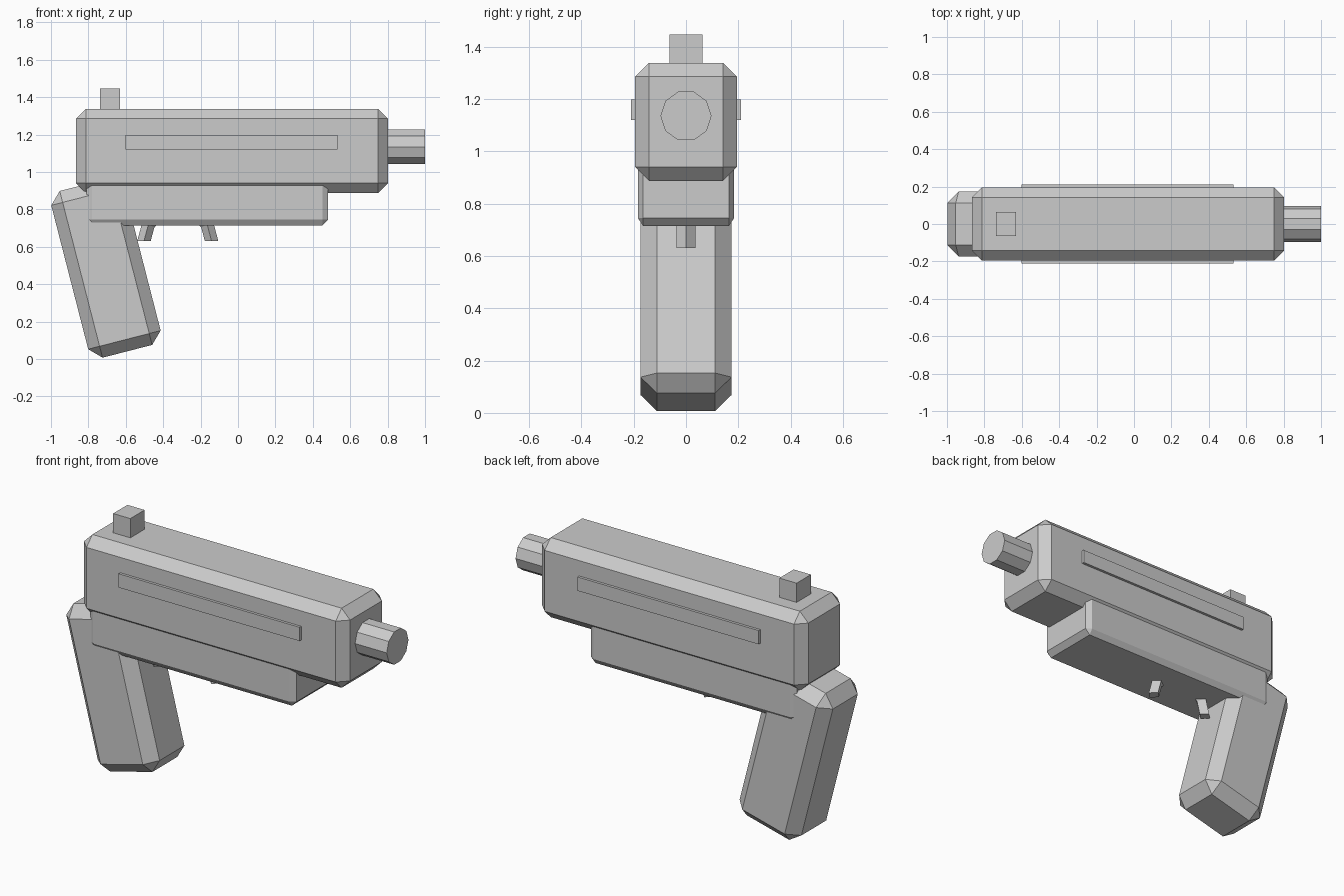
import bpy
import bmesh
from math import cos, sin, pi, radians
from mathutils import Matrix, Vector

default = bpy.data.objects.get("Cube")
if default:
    bpy.data.objects.remove(default, do_unlink=True)

GREY = (0.6, 0.6, 0.6, 1.0)
grey = bpy.data.materials.new("plain grey")
grey.use_nodes = True
grey.diffuse_color = GREY
for node in grey.node_tree.nodes:
    if node.type == 'BSDF_PRINCIPLED':
        node.inputs["Base Color"].default_value = GREY


def finish(name, bm):
    bmesh.ops.recalc_face_normals(bm, faces=bm.faces[:])
    mesh = bpy.data.meshes.new(name)
    bm.to_mesh(mesh)
    bm.free()
    mesh.materials.append(grey)
    obj = bpy.data.objects.new(name, mesh)
    bpy.context.collection.objects.link(obj)
    return obj


def box(name, low, high, bevel=0.0, side_ratio=1.0, tilt=0.0):
    """Chamfered box; side_ratio narrows the chamfer along y."""
    low, high = Vector(low), Vector(high)
    size = high - low
    size.y /= side_ratio
    bm = bmesh.new()
    bmesh.ops.create_cube(bm, size=1.0)
    bmesh.ops.scale(bm, vec=size, verts=bm.verts[:])
    if bevel:
        bmesh.ops.bevel(bm, geom=bm.edges[:], offset=bevel, segments=1,
                        profile=0.5, affect='EDGES')
    bmesh.ops.scale(bm, vec=(1, side_ratio, 1), verts=bm.verts[:])
    obj = finish(name, bm)
    obj.matrix_world = (Matrix.Translation((low + high) / 2)
                        @ Matrix.Rotation(tilt, 4, 'Y'))
    return obj


def loft(name, rings):
    """Join equal rings of points into a closed solid."""
    bm = bmesh.new()
    loops = [[bm.verts.new(p) for p in ring] for ring in rings]
    count = len(loops[0])
    for a, b in zip(loops, loops[1:]):
        for i in range(count):
            j = (i + 1) % count
            bm.faces.new((a[i], a[j], b[j], b[i]))
    bm.faces.new(loops[0])
    bm.faces.new(loops[-1])
    return finish(name, bm)


# Upper body and lower frame
box("upper_body", (-0.866, -0.195, 0.887), (0.802, 0.195, 1.338), 0.053)
box("lower_frame", (-0.81, -0.184, 0.715), (0.482, 0.184, 1.0), 0.03, 0.67)

# Leaning grip
box("grip", (-0.906, -0.174, 0.027), (-0.506, 0.174, 0.947), 0.063,
    tilt=radians(-14.4))

# Rear sight and side rails
box("rear_sight", (-0.738, -0.064, 1.3), (-0.63, 0.064, 1.447))
for side, name in ((-1, "right_rail"), (1, "left_rail")):
    inner, outer = sorted((side * 0.18, side * 0.21))
    box(name, (-0.602, inner, 1.12), (0.533, outer, 1.198))

# Ten-sided barrel
loft("barrel", [[(x, 0.0975 * cos(i * pi / 5), 1.135 + 0.0975 * sin(i * pi / 5))
                 for i in range(10)] for x in (0.7, 1.0)])

# Arched trigger guard with a diamond cross-section
rings = []
for step in range(7):
    a = step * pi / 6
    ring = []
    for k in range(4):
        r = 0.181 + 0.036 * cos(k * pi / 2)
        ring.append((-0.322 + r * cos(a), 0.036 * sin(k * pi / 2), 0.63 + r * sin(a)))
    rings.append(ring)
loft("trigger_guard", rings)
